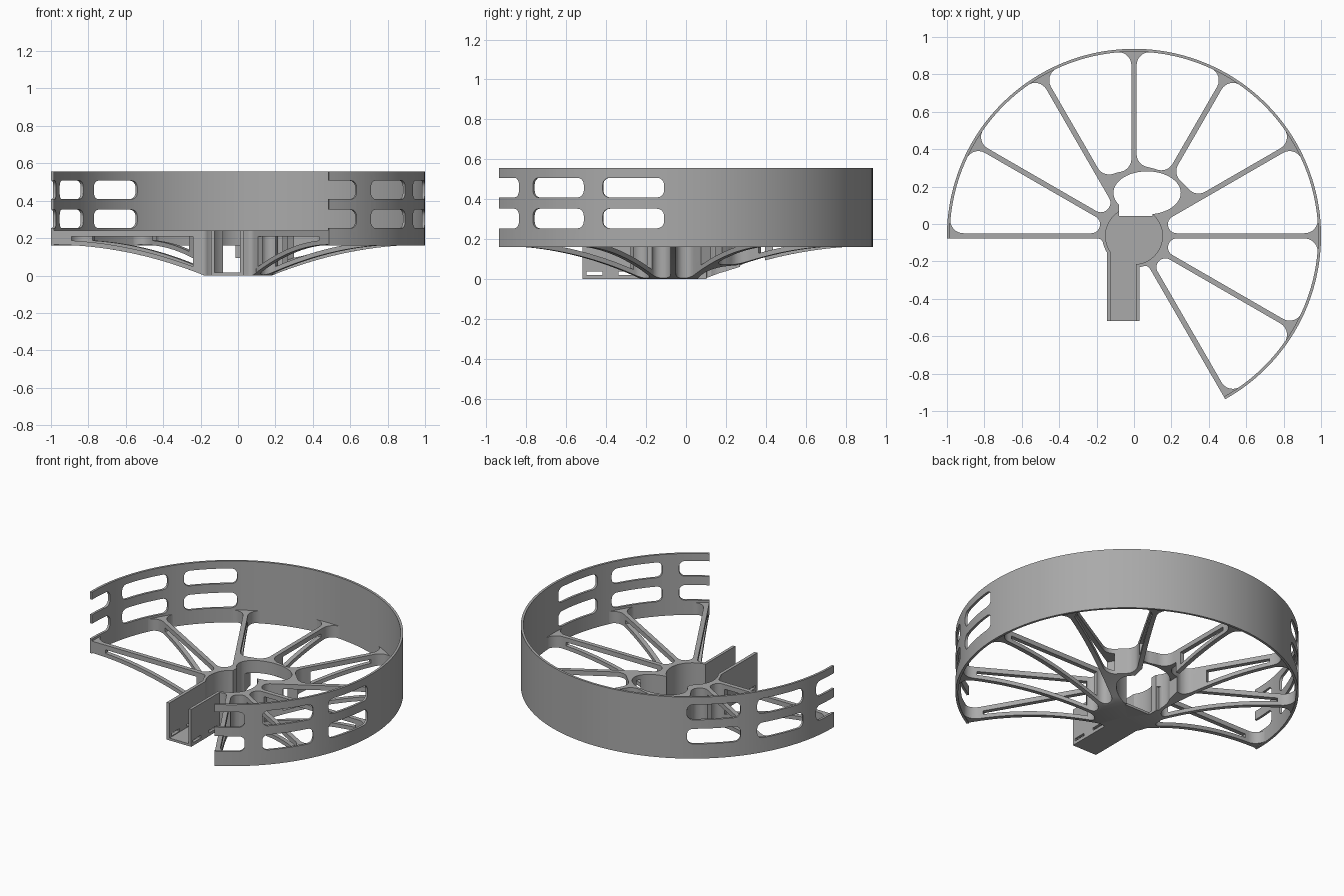
import bpy, bmesh, math
from math import sin, cos, asin, radians
from mathutils import Matrix, Vector

if "Cube" in bpy.data.objects:
    bpy.data.objects.remove(bpy.data.objects["Cube"])

R = 1.0            # outer rim radius
R_IN = 0.985       # inner rim radius
HALF = 0.014       # half of a spoke's width
TOP = 0.24         # top of spokes and hub
CENTRE_Y = -0.0635

grey = bpy.data.materials.new("plain grey")
grey.use_nodes = True
colour = (0.4, 0.4, 0.4, 1)
grey.diffuse_color = colour
grey.node_tree.nodes["Principled BSDF"].inputs["Base Color"].default_value = colour


def underside(r):
    """Height of the arched underside at radius r."""
    t = max(0, min(1, (r - 0.18) / (R - 0.18)))
    return 0.165 * (1 - (1 - t) ** 2)


def arc(c, r, a, b, n):
    """Points on an arc, angles in degrees."""
    angles = [radians(a + (b - a) * i / n) for i in range(n + 1)]
    return [(c[0] + r * cos(t), c[1] + r * sin(t)) for t in angles]


def polar(r, a):
    return (r * cos(radians(a)), r * sin(radians(a)))


def add_prism(bm, pts, z0, z1, matrix=Matrix()):
    clean = [p for i, p in enumerate(pts)
             if (Vector(p) - Vector(pts[i - 1])).length > 1e-5]
    low, high = [[bm.verts.new(matrix @ Vector((x, y, z))) for x, y in clean] for z in (z0, z1)]
    faces = [bm.faces.new(low[::-1]), bm.faces.new(high)]
    for i in range(len(low)):
        faces.append(bm.faces.new((low[i - 1], low[i], high[i], high[i - 1])))
    bmesh.ops.recalc_face_normals(bm, faces=faces)


def finish(name, bm):
    mesh = bpy.data.meshes.new(name)
    bm.to_mesh(mesh)
    bm.free()
    mesh.materials.append(grey)
    ob = bpy.data.objects.new(name, mesh)
    bpy.context.collection.objects.link(ob)
    return ob


def prisms(name, items):
    bm = bmesh.new()
    for item in items:
        add_prism(bm, *item)
    return finish(name, bm)


def rect(x0, x1, y0, y1):
    return [(x0, y0), (x1, y0), (x1, y1), (x0, y1)]


def combine(ob, other, operation="DIFFERENCE"):
    other.hide_render = True
    mod = ob.modifiers.new("cut", "BOOLEAN")
    mod.operation, mod.solver, mod.object = operation, "EXACT", other
    bpy.context.view_layer.objects.active = ob
    bpy.ops.object.modifier_apply(modifier=mod.name)
    bpy.data.objects.remove(other)


def pocket(a0, a1, r, outer, fillet):
    """Rounded wedge between two spokes."""
    s = sin(radians((a1 - a0) / 2))
    f = min(fillet, 0.97 * (r * s - HALF) / (1 - s))
    d = math.degrees(asin((HALF + fillet) / (outer - fillet)))
    e = math.degrees(asin((HALF + f) / (r + f)))
    pts = arc(polar(outer - fillet, a0 + d), fillet, a0 - 90, a0 + d, 8)
    pts += arc((0, 0), outer, a0 + d, a1 - d, 20)
    pts += arc(polar(outer - fillet, a1 - d), fillet, a1 - d, a1 + 90, 8)
    pts += arc(polar(r + f, a1 - e), f, a1 + 90, a1 - e + 180, 8)
    pts += arc((0, 0), r, a1 - e, a0 + e, 12)
    pts += arc(polar(r + f, a0 + e), f, a0 + e + 180, a0 + 270, 8)
    return pts


def upright(angle):
    """Maps profile (x, y, z) to (radius, height, sideways) at an angle."""
    return Matrix.Rotation(radians(angle), 4, "Z") @ Matrix.Rotation(radians(90), 4, "X")


# Wheel body: lathed disc with an arched underside
bm = bmesh.new()
radii = [0.18 + (R_IN + 0.008 - 0.18) * i / 20 for i in range(21)]
profile = [(0, 0)] + [(r, underside(r)) for r in radii] + [(radii[-1], TOP), (0, TOP)]
verts = [bm.verts.new((r, 0, z)) for r, z in profile]
edges = [bm.edges.new(pair) for pair in zip(verts, verts[1:])]
bmesh.ops.spin(bm, geom=verts + edges, axis=(0, 0, 1), cent=(0, 0, 0),
               angle=2 * math.pi, steps=144, use_duplicate=False)
bmesh.ops.remove_doubles(bm, verts=bm.verts[:], dist=1e-5)
bmesh.ops.recalc_face_normals(bm, faces=bm.faces[:])
body = finish("spokes_and_hub", bm)

# Pockets between the spokes, and the open front wedge
inner = [0.19, 0.19, 0.19, 0.385, 0.375, 0.35, 0.2, 0.19]
wedges = [(pocket(-60 + 30 * i, -30 + 30 * i, r, R_IN + 0.001, 0.07), -0.1, 0.4)
          for i, r in enumerate(inner)]
wedges.append((pocket(180, 300, 0.17, 1.2, 0.03), -0.1, 0.4))
combine(body, prisms("pocket_cutter", wedges))

# Long slot through each spoke, following the arch
slots = []
for i in range(9):
    angle = -60 + 30 * i
    start = {30: 0.3, 60: 0.5, 90: 0.5, 120: 0.5}.get(angle, 0.24)
    rs = [start + (0.89 - start) * k / 12 for k in range(13)]
    pts = [(r, underside(r) + 0.025) for r in rs] + [(rs[-1], 0.21), (start, 0.21)]
    slots.append((pts, -0.06, 0.06, upright(angle)))
combine(body, prisms("slot_cutter", slots))

# Channel leading forward from the hub
channel = prisms("channel", [(rect(-0.145, 0.03, -0.455, -0.06), 0, TOP)])
combine(body, channel, "UNION")
combine(body, prisms("channel_cutter", [(rect(-0.125, 0.012, -0.6, -0.04), 0.015, 0.4)]))
combine(body, prisms("hub_cutter", [(arc((0, 0), 0.152, 0, 357, 119), 0.015, 0.4)]))

# Opening behind the hub
oval = [(0.07 + 0.18 * x, 0.23 + 0.115 * y) for x, y in arc((0, 0), 1, 0, 354, 59)]
combine(body, prisms("oval_cutter", [(oval, -0.1, 0.4)]))
combine(body, prisms("floor_cutter", [(rect(-0.08, 0.1, 0.105, 0.2), -0.1, 0.4)]))
combine(body, prisms("arch_cutter", [(rect(-0.1, 0.2, 0.17, 0.46), -0.1, 0.16)]))

# Tie slots in the channel walls
ties = [(rect(-0.2, 0.1, y, y + 0.08), 0.02, 0.037) for y in (-0.435, -0.275)]
combine(body, prisms("tie_cutter", ties))

# Tall rim band with two rows of rounded windows
end = math.degrees(HALF / R)
band = arc((0, 0), R, -60 - end, 180 + end, 120)
band += arc((0, 0), R_IN, 180 + end, -60 - end, 120)
rim = prisms("rim_band", [(band, 0.16, 0.555)])
windows = []
for i in range(10):
    for z in (0.303, 0.458):
        w, h, f = 0.157, 0.049, 0.035
        pts = []
        for k, (sx, sy) in enumerate([(1, 1), (-1, 1), (-1, -1), (1, -1)]):
            pts += arc((sx * (w - f), z + sy * (h - f)), f, 90 * k, 90 * k + 90, 6)
        windows.append((pts, -1.1, -0.9, upright(-47.7 + 24 * i + 90)))
combine(rim, prisms("window_cutter", windows))

# Place and shade
for ob in (body, rim):
    ob.location.y = CENTRE_Y
    bpy.ops.object.select_all(action="DESELECT")
    ob.select_set(True)
    bpy.context.view_layer.objects.active = ob
    bpy.ops.object.shade_smooth_by_angle(angle=radians(30))
